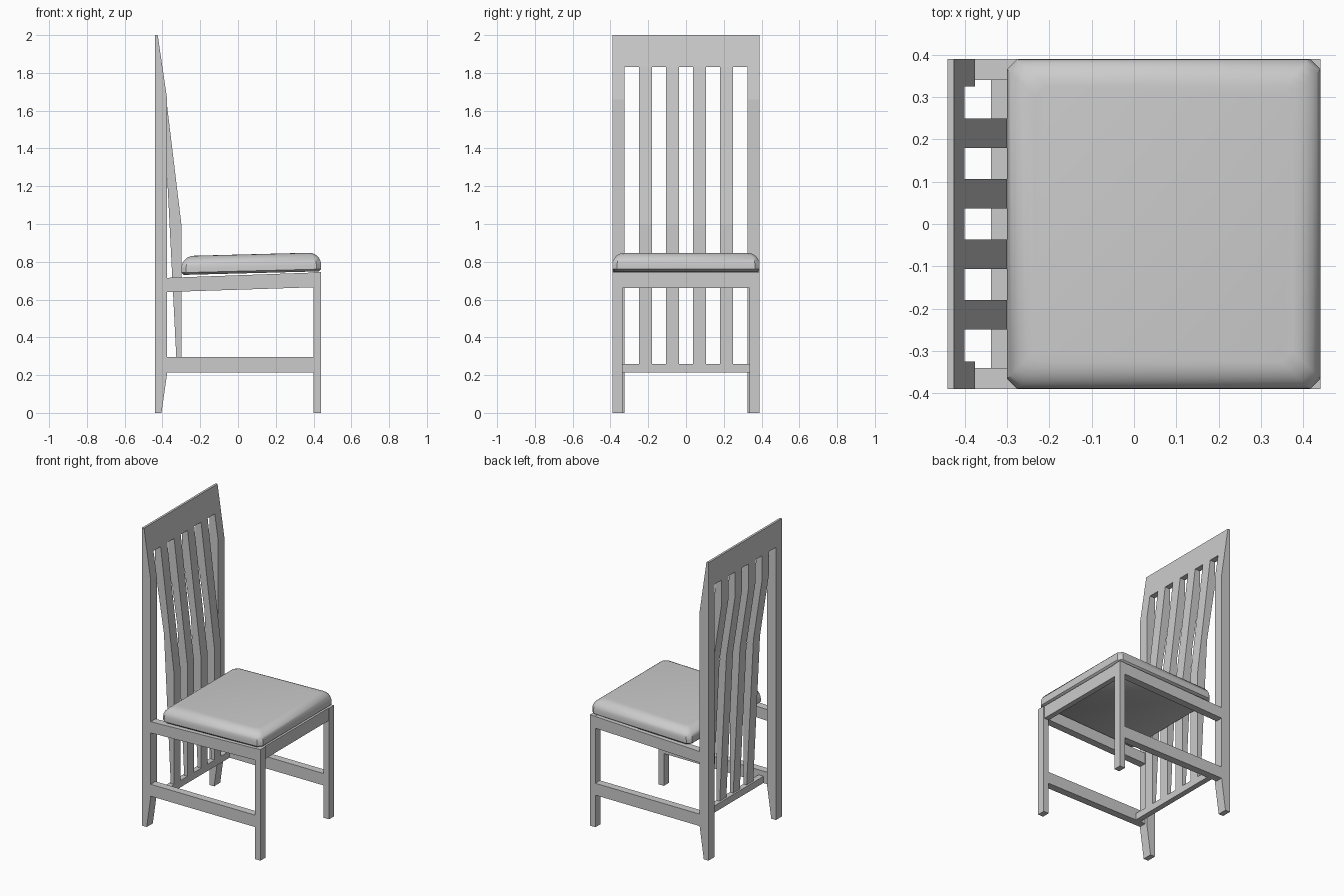
import bpy, bmesh, math

cube = bpy.data.objects.get("Cube")
if cube:
    bpy.data.objects.remove(cube, do_unlink=True)

GREY = (0.6, 0.6, 0.6, 1)
mat = bpy.data.materials.new("plain grey")
mat.use_nodes = True
mat.diffuse_color = GREY
mat.node_tree.nodes["Principled BSDF"].inputs["Base Color"].default_value = GREY


def finish(name, bm):
    bmesh.ops.recalc_face_normals(bm, faces=bm.faces[:])
    mesh = bpy.data.meshes.new(name)
    bm.to_mesh(mesh)
    bm.free()
    mesh.materials.append(mat)
    obj = bpy.data.objects.new(name, mesh)
    bpy.context.collection.objects.link(obj)
    return obj


def board(name, profile, y0, y1):
    """Extrude a side profile of (x, z) points from y0 to y1."""
    bm = bmesh.new()
    face = bm.faces.new([bm.verts.new((x, y0, z)) for x, z in profile])
    moved = bmesh.ops.extrude_face_region(bm, geom=[face])["geom"]
    verts = [v for v in moved if isinstance(v, bmesh.types.BMVert)]
    bmesh.ops.translate(bm, vec=(0, y1 - y0, 0), verts=verts)
    return finish(name, bm)


def rect(x0, x1, z0, z1):
    return [(x0, z0), (x1, z0), (x1, z1), (x0, z1)]


BACK = -0.44
post = [(BACK, 0), (-0.405, 0), (-0.375, 0.21), (-0.375, 1.66),
        (-0.40, 1.83), (-0.425, 2), (BACK, 2)]
side_rail = [(-0.375, 0.64), (0.40, 0.665), (0.40, 0.743), (-0.375, 0.715)]

# Posts, legs and rails on both sides
for side, s in (("left", 1), ("right", -1)):
    board(f"back_post_{side}", post, s * 0.325, s * 0.39)
    board(f"front_leg_{side}", rect(0.40, 0.44, 0, 0.745), s * 0.337, s * 0.39)
    board(f"seat_rail_{side}", side_rail, s * 0.34, s * 0.39)
    board(f"stretcher_{side}", rect(-0.38, 0.40, 0.215, 0.295), s * 0.34, s * 0.39)

# Cross rails
board("top_rail", [(BACK, 1.83), (-0.40, 1.83), (-0.425, 2), (BACK, 2)], -0.325, 0.325)
board("front_rail", rect(0.40, 0.435, 0.66, 0.745), -0.337, 0.337)
board("back_stretcher", rect(-0.337, -0.30, 0.215, 0.26), -0.34, 0.34)

# Bent back slats
slat = [(-0.40, 1.83), (-0.30, 1.0), (-0.30, 0.26), (-0.325, 0.26),
        (-0.375, 1.25), (BACK, 1.67), (BACK, 1.83)]
for i in range(4):
    y = (i - 1.5) * 0.143
    board(f"back_slat_{i + 1}", slat, y - 0.035, y + 0.035)

# Cushion: stacked rings with clipped corners and a rounded top edge
X0, X1, HALF, CUT = -0.30, 0.44, 0.39, 0.025
steps = [(0.012, 0), (0, 0.012)]
for i in range(7):
    a = math.radians(15 * i)
    steps.append((0.065 * (1 - math.cos(a)), 0.035 + 0.065 * math.sin(a)))
bm = bmesh.new()
rings = []
for inset, height in steps:
    x0, x1, y = X0 + inset, X1 - inset, HALF - inset
    outline = [(x0 + CUT, -y), (x1 - CUT, -y), (x1, CUT - y), (x1, y - CUT),
               (x1 - CUT, y), (x0 + CUT, y), (x0, y - CUT), (x0, CUT - y)]
    rings.append([bm.verts.new((px, py, 0.738 + 0.026 * px + height))
                  for px, py in outline])
for low, high in zip(rings, rings[1:]):
    for i in range(len(low)):
        j = (i + 1) % len(low)
        bm.faces.new((low[i], low[j], high[j], high[i]))
bm.faces.new(rings[0])
bm.faces.new(rings[-1])
cushion = finish("seat_cushion", bm)
bpy.context.view_layer.objects.active = cushion
cushion.select_set(True)
bpy.ops.object.shade_smooth_by_angle(angle=math.radians(35))
cushion.select_set(False)
